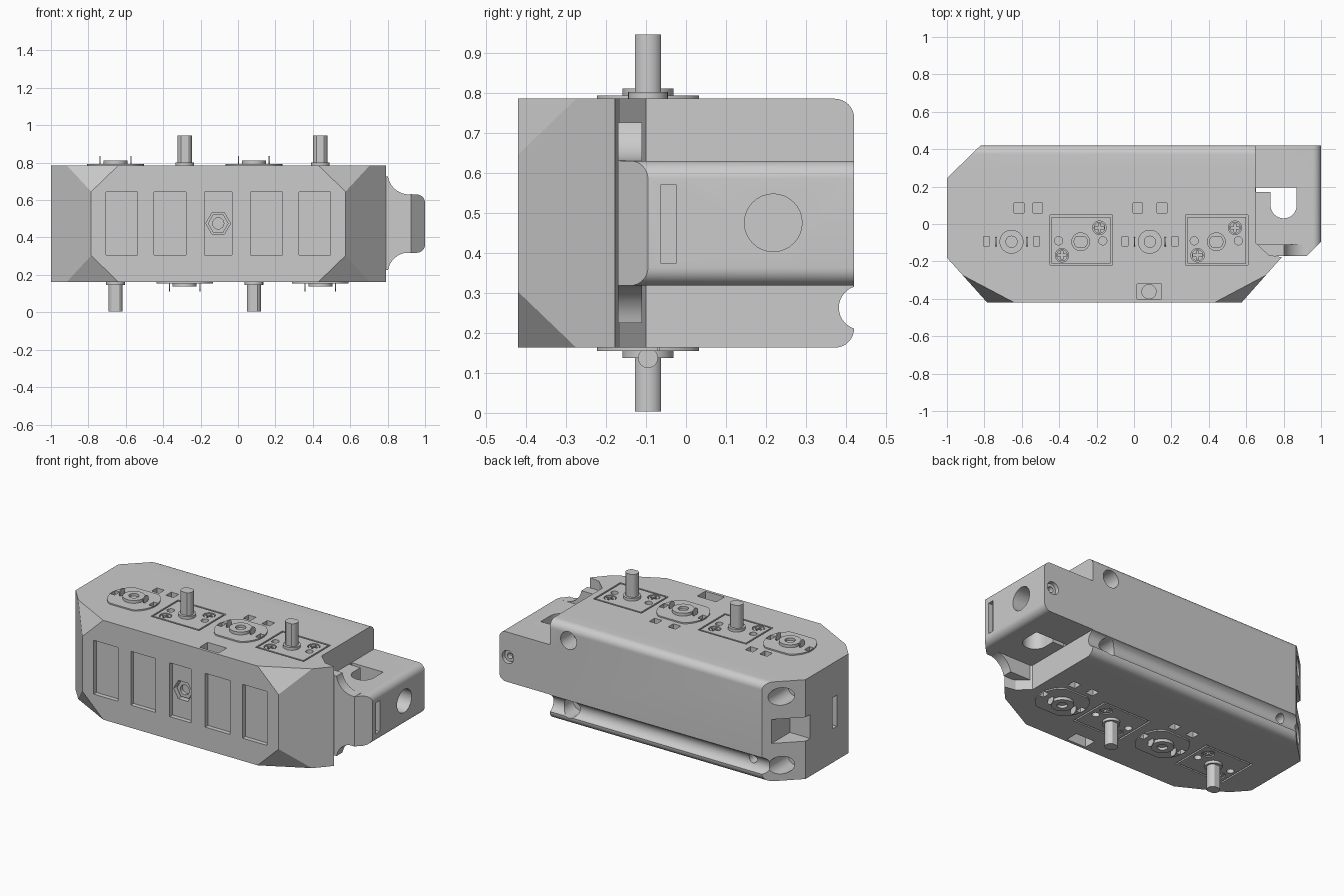
import bpy, bmesh, math
from mathutils import Vector

if "Cube" in bpy.data.objects:
    bpy.data.objects.remove(bpy.data.objects["Cube"])

TOP, BOT, MID, CY = 0.785, 0.163, 0.475, -0.095


def prism(name, pts, axis, a, b):
    """Extrude a 2D outline along an axis from a to b."""
    place = {'x': lambda u, v, w: (w, u, v),
             'y': lambda u, v, w: (u, w, v),
             'z': lambda u, v, w: (u, v, w)}[axis]
    bm = bmesh.new()
    lo = [bm.verts.new(place(u, v, a)) for u, v in pts]
    hi = [bm.verts.new(place(u, v, b)) for u, v in pts]
    bm.faces.new(lo)
    bm.faces.new(hi)
    n = len(pts)
    for i in range(n):
        j = (i + 1) % n
        bm.faces.new((lo[i], lo[j], hi[j], hi[i]))
    bmesh.ops.recalc_face_normals(bm, faces=bm.faces)
    me = bpy.data.meshes.new(name)
    bm.to_mesh(me)
    bm.free()
    ob = bpy.data.objects.new(name, me)
    bpy.context.collection.objects.link(ob)
    return ob


def arc(cu, cv, r, a0=0, a1=360, n=32):
    full = a1 - a0 == 360
    steps = n if full else n + 1
    return [(cu + r * math.cos(math.radians(a0 + (a1 - a0) * i / n)),
             cv + r * math.sin(math.radians(a0 + (a1 - a0) * i / n))) for i in range(steps)]


def rect(u0, u1, v0, v1):
    return [(u0, v0), (u1, v0), (u1, v1), (u0, v1)]


def boolean(ob, other, op='DIFFERENCE'):
    """Apply a boolean and discard the helper."""
    m = ob.modifiers.new('cut', 'BOOLEAN')
    m.operation, m.solver, m.object = op, 'EXACT', other
    dg = bpy.context.evaluated_depsgraph_get()
    me = bpy.data.meshes.new_from_object(ob.evaluated_get(dg))
    ob.modifiers.clear()
    ob.data = me
    bpy.data.objects.remove(other)


def cut(ob, pts, axis, a, b):
    boolean(ob, prism('cutter', pts, axis, a, b))


def trim_corner(ob, p, q, r):
    """Slice a corner off along the plane through three points."""
    p, q, r = Vector(p), Vector(q), Vector(r)
    n = (q - p).cross(r - p).normalized()
    if n.dot(p - Vector((-0.1, 0, MID))) < 0:
        n = -n
    bm = bmesh.new()
    bm.from_mesh(ob.data)
    bmesh.ops.bisect_plane(bm, geom=bm.verts[:] + bm.edges[:] + bm.faces[:],
                           plane_co=p, plane_no=n, clear_outer=True)
    bmesh.ops.holes_fill(bm, edges=[e for e in bm.edges if e.is_boundary], sides=0)
    bmesh.ops.recalc_face_normals(bm, faces=bm.faces)
    bm.to_mesh(ob.data)
    bm.free()


# Main housing: plan outline, trimmed front corners
body = prism('housing', [(-0.82, 0.42), (-1, 0.245), (-1, -0.18), (-0.785, -0.42), (0.575, -0.42),
                         (0.79, -0.178), (0.72, -0.165), (0.65, -0.1), (0.65, 0.42)], 'z', BOT, TOP)
for z, dz in ((TOP, -0.14), (BOT, 0.14)):
    trim_corner(body, (-0.785, -0.42, z + dz), (-0.64, -0.42, z), (-0.915, -0.275, z))
    trim_corner(body, (0.575, -0.42, z + dz), (0.43, -0.42, z), (0.705, -0.274, z))

# Rounded rear edges and the long rear channel
side = ([(-0.6, BOT - 0.1), (0.3, BOT - 0.1), (0.3, BOT)] + arc(0.372, BOT + 0.048, 0.048, -90, 0, 8)
        + arc(0.437, 0.263, 0.055, 251, 109, 14) + [(0.42, 0.315)]
        + arc(0.372, TOP - 0.048, 0.048, 0, 90, 8) + [(0.3, TOP), (0.3, TOP + 0.1), (-0.6, TOP + 0.1)])
boolean(body, prism('side', side, 'x', -1.2, 1.2), 'INTERSECT')

# End tab with rounded outer edges and flared root
tab = prism('tab', [(0.6, 0.42), (1, 0.42), (1, -0.095), (0.925, -0.17), (0.6, -0.17)], 'z', 0.2, 0.74)
r = 0.045
half = arc(1 - r, 0.63 - r, r, 0, 90, 8)
tab_profile = [(0.55, 0.318), ] + arc(1 - r, 0.318 + r, r, -90, 0, 8) + half + [(0.55, 0.63)]
core = prism('core', tab_profile, 'y', -0.5, 0.5)
flare_top = [(0.93, 0.632)] + arc(0.915, 0.745, 0.115, 270, 190, 10) + [(0.6, 0.725)]
flare = [(u, v) for u, v in flare_top] + [(u, 2 * MID - v) for u, v in reversed(flare_top)]
boolean(core, prism('flare', flare, 'y', -0.3, -0.11), 'UNION')
boolean(tab, core, 'INTERSECT')
boolean(body, tab, 'UNION')

# Tab cut-outs: hooked opening, round end hole, rear screw hole
cut(body, [(0.652, 0.195), (0.652, 0.17), (0.73, 0.17)] + arc(0.80, 0.10, 0.07, 180, 360, 16)
    + [(0.87, 0.195)], 'z', 0.25, 0.70)
cut(body, arc(0.218, MID, 0.072), 'x', 0.9, 1.1)
cut(body, arc(0.94, MID, 0.04), 'y', 0.36, 0.5)
collar = prism('tab_insert', arc(0.94, MID, 0.036), 'y', 0.35, 0.40)
cut(collar, arc(0.94, MID, 0.018), 'y', 0.37, 0.5)

# End slots
for a, b in ((0.97, 1.1), (-1.1, -0.97)):
    cut(body, rect(-0.064, -0.024, 0.375, 0.57), 'x', a, b)

# Rear cable holes and the socket in the chamfered end
for z in (0.69, 0.26):
    cut(body, arc(0.52, z, 0.055), 'y', 0.30, 0.5)
    cut(body, arc(-0.9, z, 0.055), 'y', 0.2, 0.5)
cut(body, arc(-0.735, 0.275, 0.028), 'y', 0.32, 0.5)
cut(body, rect(-1.1, -0.86, 0.40, 0.55), 'y', 0.2, 0.5)

# Front windows with a hexagonal recess in the middle one
for x in (-0.622, -0.364, -0.106, 0.152, 0.41):
    z0, z1 = 0.305, 0.642
    w = 0.085 if abs(x + 0.106) > 0.01 else 0.073
    cut(body, rect(x - w, x + w, z0, z1), 'y', -0.5, -0.392)
cut(body, arc(-0.106, MID, 0.066, n=6), 'y', -0.5, -0.355)
nut = prism('front_nut', arc(-0.106, MID, 0.055, n=6), 'y', -0.375, -0.345)
cut(nut, arc(-0.106, MID, 0.03), 'y', -0.4, -0.352)

parts = [body, collar, nut]


def plus(cx, cy, l, w):
    q = [(l, -w), (l, w), (w, w), (w, l), (-w, l), (-w, w),
         (-l, w), (-l, -w), (-w, -w), (-w, -l), (w, -l), (w, -w)]
    return [(cx + u, cy + v) for u, v in q]


def shaft_unit(x, z, s):
    """Output shaft in a grooved cover with screws; s is +1 up, -1 down."""
    # Cover outline groove
    groove = prism('groove', rect(x - 0.165, x + 0.17, CY - 0.125, CY + 0.142), 'z', z - 0.012 * s, z + 0.05 * s)
    cut(groove, rect(x - 0.155, x + 0.16, CY - 0.115, CY + 0.132), 'z', z - 0.1 * s, z + 0.1 * s)
    boolean(body, groove)
    for dx in (-0.118, 0.118):
        cut(body, arc(x + dx, CY + 0.005, 0.022, n=16), 'z', z - 0.04 * s, z + 0.05 * s)
    for dx, dy in ((0.1, 0.075), (-0.1, -0.072)):
        cut(body, arc(x + dx, CY + dy, 0.036, n=20), 'z', z - 0.03 * s, z + 0.05 * s)
        screw = prism('cover_screw', arc(x + dx, CY + dy, 0.031, n=20), 'z', z - 0.035 * s, z - 0.003 * s)
        cut(screw, plus(x + dx, CY + dy, 0.024, 0.006), 'z', z - 0.02 * s, z + 0.05 * s)
        parts.append(screw)
    # Collar and double-flat shaft
    parts.append(prism('shaft_collar', arc(x, CY, 0.05, n=24), 'z', z - 0.02 * s, z + 0.017 * s))
    flat = [(u, max(CY - 0.032, min(CY + 0.032, v))) for u, v in arc(x, CY, 0.038, n=24)]
    parts.append(prism('output_shaft', flat, 'z', z, z + 0.16 * s))


def hub_unit(x, z, s, pockets):
    """Idler hub on a raised plate with retaining clips."""
    plate_pts = [(u, max(CY - 0.127, min(CY + 0.127, v))) for u, v in arc(x, CY, 0.152, n=40)]
    plate = prism('hub_plate', plate_pts, 'z', z - 0.03 * s, z + 0.008 * s)
    cut(body, plate_pts, 'z', z - 0.03 * s, z + 0.05 * s)
    for dx in (-0.134, 0.134):
        cut(plate, rect(x + dx - 0.016, x + dx + 0.016, CY - 0.022, CY + 0.027), 'z', z - 0.025 * s, z + 0.1 * s)
    parts.append(plate)
    ring = prism('hub_ring', arc(x, CY, 0.064), 'z', z, z + 0.026 * s)
    cut(ring, arc(x, CY, 0.03, n=20), 'z', z + 0.01 * s, z + 0.1 * s)
    parts.append(ring)
    for dx in (-0.082, 0.082):
        parts.append(prism('hub_clip', arc(CY, z + 0.026 * s, 0.025, n=20), 'x', x + dx - 0.003, x + dx + 0.003))
    for dx in pockets:
        cut(body, rect(x + dx - 0.026, x + dx + 0.026, 0.06, 0.112), 'z', z - 0.05 * s, z + 0.05 * s)


# Alternating units on the upper and lower faces
XS = (-0.655, -0.285, 0.085, 0.44)
for i, x in enumerate(XS):
    if i % 2 == 0:
        hub_unit(x, TOP, 1, (0.04, 0.14) if i == 0 else (-0.065, 0.065))
        shaft_unit(x, BOT, -1)
    else:
        shaft_unit(x, TOP, 1)
        hub_unit(x, BOT, -1, (-0.065, 0.065))

# Square pockets near the front edge with a deeper round hole
for z, s in ((TOP, 1), (BOT, -1)):
    cut(body, rect(0.015, 0.148, -0.402, -0.322), 'z', z - 0.07 * s, z + 0.05 * s)
    cut(body, arc(0.08, -0.362, 0.038), 'z', z - 0.12 * s, z)

# Smooth shading on curved parts, sharp edges kept
for ob in parts:
    bpy.ops.object.select_all(action='DESELECT')
    ob.select_set(True)
    bpy.context.view_layer.objects.active = ob
    bpy.ops.object.shade_smooth_by_angle(angle=math.radians(30))
